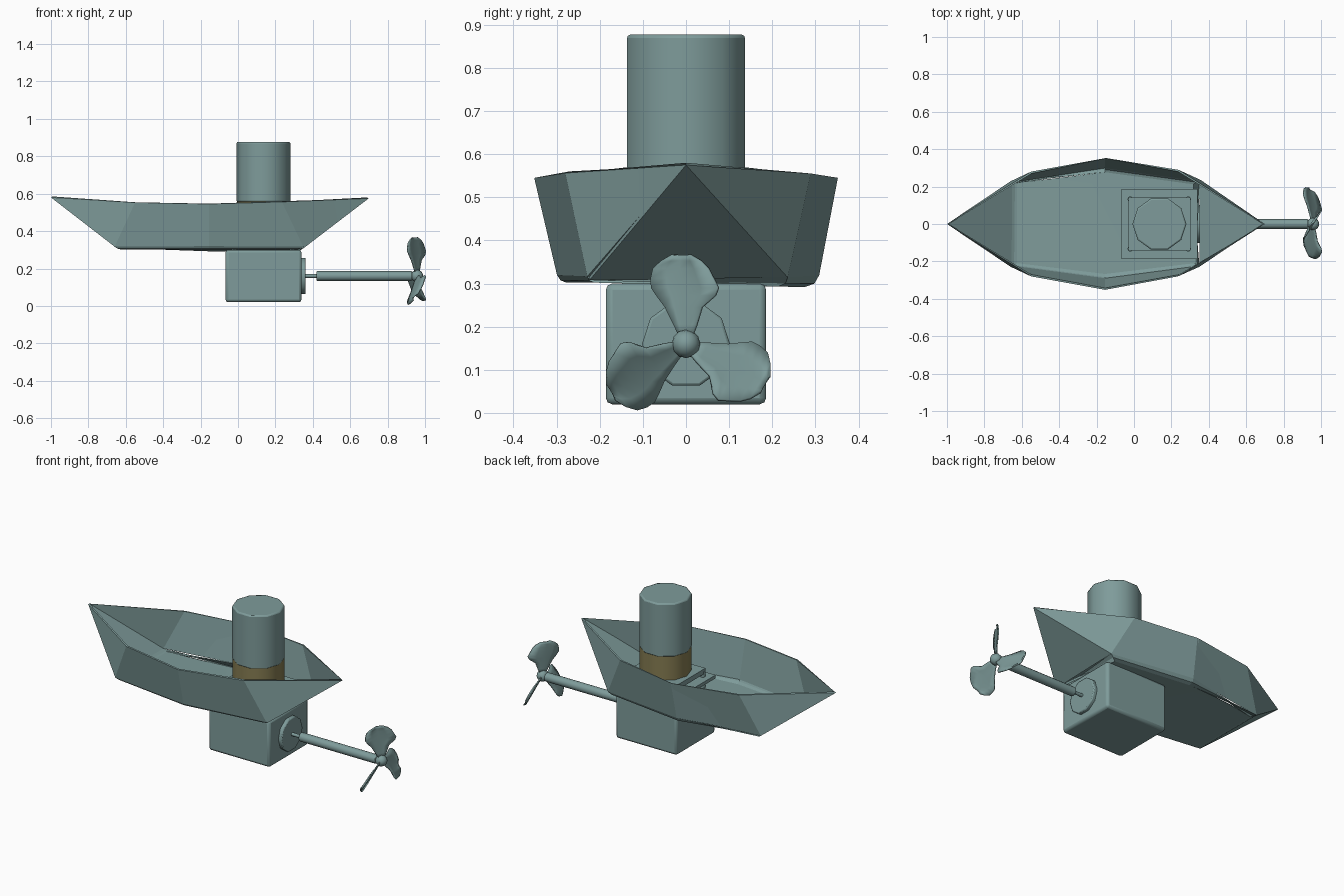
import bpy, bmesh, math
from mathutils import Matrix, Vector

if "Cube" in bpy.data.objects:
    bpy.data.objects.remove(bpy.data.objects["Cube"])


def material(name, rgb):
    m = bpy.data.materials.new(name)
    m.diffuse_color = (*rgb, 1)
    m.use_nodes = True
    m.node_tree.nodes["Principled BSDF"].inputs["Base Color"].default_value = m.diffuse_color
    return m


TEAL = material("grey_teal", (0.21, 0.33, 0.325))
TAN = material("olive_tan", (0.24, 0.205, 0.085))


def finish(name, bm, mat=TEAL, bevel=0, segments=2, smooth=True):
    bmesh.ops.recalc_face_normals(bm, faces=bm.faces)
    me = bpy.data.meshes.new(name)
    bm.to_mesh(me)
    bm.free()
    ob = bpy.data.objects.new(name, me)
    bpy.context.collection.objects.link(ob)
    me.materials.append(mat)
    if bevel:
        b = ob.modifiers.new("bevel", 'BEVEL')
        b.width, b.segments = bevel, segments
        b.limit_method, b.angle_limit = 'ANGLE', math.radians(50)
    if smooth:
        bpy.ops.object.select_all(action='DESELECT')
        ob.select_set(True)
        bpy.context.view_layer.objects.active = ob
        bpy.ops.object.shade_smooth_by_angle(angle=math.radians(40))
    return ob


def box(name, lo, hi, bevel=0):
    bm = bmesh.new()
    lo, hi = Vector(lo), Vector(hi)
    bmesh.ops.create_cube(bm, size=1)
    bmesh.ops.scale(bm, vec=hi - lo, verts=bm.verts)
    bmesh.ops.translate(bm, vec=(lo + hi) / 2, verts=bm.verts)
    return finish(name, bm, bevel=bevel, smooth=bevel > 0)


def cylinder(name, start, axis, length, radius, sides, mat=TEAL, bevel=0):
    bm = bmesh.new()
    bmesh.ops.create_cone(bm, cap_ends=True, segments=sides, radius1=radius,
                          radius2=radius, depth=length)
    # a corner of the polygon points along y, or along z for a sideways axis
    rot = Matrix.Rotation(math.pi / 2, 4, 'Z')
    if axis == 'X':
        rot = Matrix.Rotation(math.pi / 2, 4, 'Y')
    off = Vector((length / 2, 0, 0)) if axis == 'X' else Vector((0, 0, length / 2))
    bmesh.ops.transform(bm, matrix=Matrix.Translation(Vector(start) + off) @ rot,
                        verts=bm.verts)
    return finish(name, bm, mat, bevel)


# Hull: pointed rim at both ends above a six-sided floor
bm = bmesh.new()
bow = bm.verts.new((-1, 0, 0.58))
stern = bm.verts.new((0.69, 0, 0.58))
RIM = [(-0.55, 0.28, 0.553), (-0.155, 0.352, 0.545), (0.235, 0.28, 0.556)]
FLOOR = [(-0.645, 0.228, 0.302), (-0.155, 0.295, 0.302), (0.335, 0.228, 0.302)]
floors = []
for s in (-1, 1):
    rim = [bm.verts.new((x, s * y, z)) for x, y, z in RIM]
    low = [bm.verts.new((x, s * y, z)) for x, y, z in FLOOR]
    floors.append(low)
    bm.faces.new((bow, rim[0], low[0]))
    bm.faces.new((stern, rim[2], low[2]))
    for i in range(2):
        bm.faces.new((rim[i], rim[i + 1], low[i + 1], low[i]))
a, b = floors
bm.faces.new((bow, a[0], b[0]))
bm.faces.new((stern, a[2], b[2]))
base = bm.faces.new(a + b[::-1])
bmesh.ops.bevel(bm, geom=list(base.edges), offset=0.018, segments=2,
                profile=0.5, affect='EDGES')
hull = finish("hull", bm, smooth=False)
hull.data.shade_flat()
shell = hull.modifiers.new("shell", 'SOLIDIFY')
shell.thickness, shell.offset = 0.01, -1

# Motor box under the hull, with posts carrying the deck plates
box("motor_box", (-0.067, -0.186, 0.02), (0.34, 0.186, 0.30), bevel=0.015)
box("lower_plate", (-0.067, -0.186, 0.347), (0.34, 0.186, 0.367))
box("upper_plate", (-0.03, -0.143, 0.385), (0.302, 0.143, 0.415))
for x in (-0.02, 0.29):
    for y in (-0.132, 0.132):
        cylinder("post", (x, y, 0.29), 'Z', 0.11, 0.015, 10)

# Upright canister
cylinder("canister_collar", (0.136, 0, 0.41), 'Z', 0.15, 0.142, 10, TAN)
cylinder("canister", (0.136, 0, 0.555), 'Z', 0.322, 0.144, 10, bevel=0.008)

# Drive shaft
CZ = 0.16
cylinder("flange", (0.335, 0, CZ), 'X', 0.027, 0.102, 10, bevel=0.006)
cylinder("shaft", (0.35, 0, CZ), 'X', 0.60, 0.010, 10)
cylinder("shaft_tube", (0.42, 0, CZ), 'X', 0.51, 0.026, 12, bevel=0.004)

# Propeller hub
HUB = Vector((0.957, 0, CZ))
bm = bmesh.new()
bmesh.ops.create_uvsphere(bm, u_segments=12, v_segments=8, radius=0.033)
bmesh.ops.rotate(bm, verts=bm.verts, matrix=Matrix.Rotation(math.pi / 2, 3, 'Y'))
bmesh.ops.translate(bm, verts=bm.verts, vec=HUB)
finish("propeller_hub", bm)

# Propeller blades: rows of (left, right, height), pitched across the width
ROWS = [(-0.012, 0.012, 0.01), (-0.028, 0.025, 0.045), (-0.048, 0.037, 0.085),
        (-0.068, 0.068, 0.112), (-0.080, 0.075, 0.130), (-0.081, 0.064, 0.152),
        (-0.076, 0.052, 0.175), (-0.058, 0.034, 0.193), (-0.032, 0.010, 0.206)]
for k in range(3):
    bm = bmesh.new()
    grid = []
    for left, right, h in ROWS:
        row = []
        for j in range(5):
            t = j / 4
            y = left + (right - left) * t
            x = 0.62 * y - 0.012 * 4 * t * (1 - t) * h / 0.2
            row.append(bm.verts.new((x, y, h)))
        grid.append(row)
    for r0, r1 in zip(grid, grid[1:]):
        for j in range(4):
            bm.faces.new((r0[j], r0[j + 1], r1[j + 1], r1[j]))
    turn = Matrix.Translation(HUB) @ Matrix.Rotation(k * math.tau / 3, 4, 'X')
    bmesh.ops.transform(bm, matrix=turn, verts=bm.verts)
    blade = finish("propeller_blade", bm)
    thick = blade.modifiers.new("thickness", 'SOLIDIFY')
    thick.thickness, thick.offset = 0.007, 0
